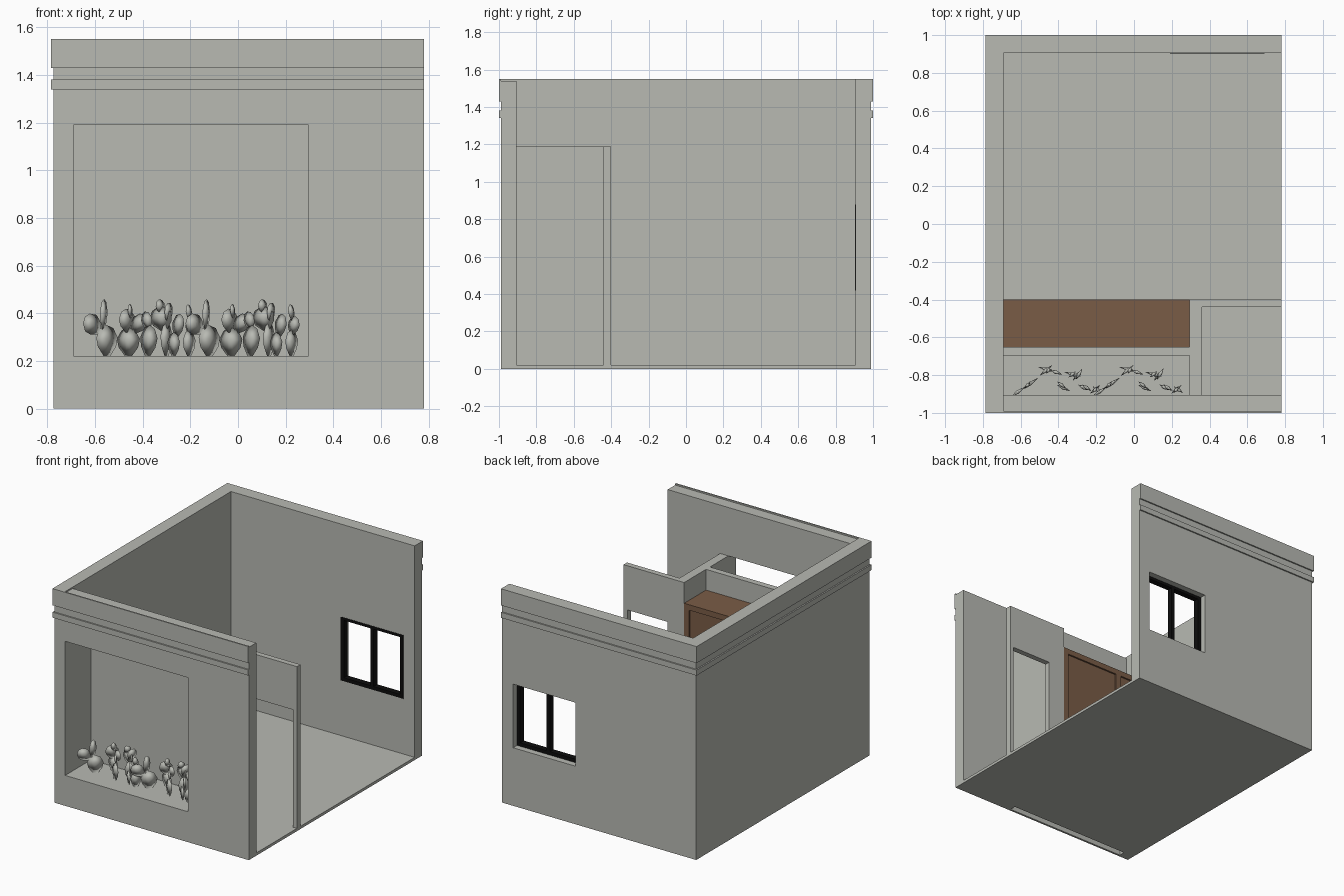
import bpy, bmesh, math
from mathutils import Matrix, Vector

if "Cube" in bpy.data.objects:
    bpy.data.objects.remove(bpy.data.objects["Cube"])


def material(name, rgb):
    m = bpy.data.materials.new(name)
    m.diffuse_color = (*rgb, 1)
    m.use_nodes = True
    m.node_tree.nodes["Principled BSDF"].inputs["Base Color"].default_value = m.diffuse_color
    return m


GREY = material("plaster_grey", (0.48, 0.49, 0.45))
BROWN = material("wood_brown", (0.195, 0.107, 0.061))
BLACK = material("frame_black", (0.004, 0.004, 0.004))


def finish(name, bm, mat):
    bmesh.ops.recalc_face_normals(bm, faces=bm.faces)
    mesh = bpy.data.meshes.new(name)
    bm.to_mesh(mesh)
    bm.free()
    mesh.materials.append(mat)
    obj = bpy.data.objects.new(name, mesh)
    bpy.context.collection.objects.link(obj)
    return obj


def prism(name, pts, axis, lo, hi, mat=GREY):
    """Extrude a flat outline: axis 'z' takes (x, y) points, 'y' takes (x, z)."""
    bm = bmesh.new()
    if axis == 'z':
        vs = [bm.verts.new((a, b, lo)) for a, b in pts]
        step = Vector((0, 0, hi - lo))
    else:
        vs = [bm.verts.new((a, lo, b)) for a, b in pts]
        step = Vector((0, hi - lo, 0))
    ext = bmesh.ops.extrude_face_region(bm, geom=[bm.faces.new(vs)], use_keep_orig=True)
    bmesh.ops.translate(bm, vec=step, verts=[v for v in ext['geom'] if isinstance(v, bmesh.types.BMVert)])
    return finish(name, bm, mat)


def box(name, x0, x1, y0, y1, z0, z1, mat=GREY):
    return prism(name, [(x0, y0), (x1, y0), (x1, y1), (x0, y1)], 'z', z0, z1, mat)


def cut(obj, *bounds):
    """Cut a box-shaped opening and bake the result."""
    cutter = box("cutter", *bounds, obj.data.materials[0])
    cutter.hide_render = True
    mod = obj.modifiers.new("opening", 'BOOLEAN')
    mod.operation, mod.solver, mod.object = 'DIFFERENCE', 'EXACT', cutter
    dg = bpy.context.evaluated_depsgraph_get()
    mesh = bpy.data.meshes.new_from_object(obj.evaluated_get(dg))
    obj.modifiers.clear()
    obj.data = mesh
    bpy.data.objects.remove(cutter)


# Floor and outer walls (right side is open)
box("floor", -0.69, 0.78, -0.905, 0.905, 0, 0.02)
box("left_wall", -0.775, -0.69, -0.99, 0.99, 0, 1.55)
back = box("back_wall", -0.69, 0.78, 0.905, 0.99, 0, 1.55)
cut(back, 0.19, 0.69, 0.85, 1.05, 0.42, 0.88)

# Front wall wraps around the display opening, hollow below the sill
prism("front_wall", [(-0.69, 0.2), (-0.69, 0.22), (0.295, 0.22), (0.295, 1.19), (-0.69, 1.19),
                     (-0.69, 1.54), (0.78, 1.54), (0.78, 0), (0.295, 0), (0.295, 0.2)],
      'y', -0.99, -0.905)
box("sill_outer_board", -0.69, 0.295, -0.99, -0.975, 0, 0.2)
box("sill_inner_board", -0.69, 0.295, -0.93, -0.905, 0, 0.2)

# Raised bands around the top of the three walls
BAND = [(0.78, -1), (-0.785, -1), (-0.785, 1), (0.78, 1),
        (0.78, 0.99), (-0.775, 0.99), (-0.775, -0.99), (0.78, -0.99)]
for name, z0, z1 in (("lower_band", 1.34, 1.38), ("upper_band", 1.43, 1.55)):
    prism(name, BAND, 'z', z0, z1)

# Display niche and entry partitions
box("niche_base", -0.69, 0.295, -0.905, -0.695, 0.2, 0.22)
box("niche_back", -0.69, 0.295, -0.695, -0.65, 0.02, 1.19)
box("niche_side", 0.295, 0.36, -0.905, -0.40, 0.02, 1.19)
prism("door_wall", [(0.36, 0.02), (0.43, 0.02), (0.43, 0.87), (0.75, 0.87),
                    (0.75, 0.02), (0.78, 0.02), (0.78, 1.19), (0.36, 1.19)],
      'y', -0.44, -0.40)

# Cabinet with two recessed door panels
cabinet = box("cabinet", -0.69, 0.295, -0.65, -0.40, 0.02, 1.04, BROWN)
for x0, x1 in ((-0.65, -0.22), (-0.175, 0.255)):
    cut(cabinet, x0, x1, -0.412, -0.35, 0.06, 1.0)

# Back window frame
for name, x0, x1 in (("left", 0.19, 0.215), ("middle", 0.427, 0.453), ("right", 0.665, 0.69)):
    box("window_post_" + name, x0, x1, 0.903, 0.945, 0.42, 0.88, BLACK)
for name, z0, z1 in (("bottom", 0.42, 0.445), ("top", 0.86, 0.88)):
    for side, x0, x1 in (("left", 0.215, 0.427), ("right", 0.453, 0.665)):
        box(f"window_rail_{name}_{side}", x0, x1, 0.903, 0.945, z0, z1, BLACK)


# Cactus: thin angular pads, the same cluster planted twice
OUTLINE = [(0.15, 0), (0.42, 0.3), (0.5, 0.6), (0.3, 0.9), (0, 1),
           (-0.3, 0.9), (-0.5, 0.6), (-0.42, 0.3), (-0.15, 0)]


def add_pad(bm, x, y, z, w, h, yaw, roll):
    m = (Matrix.Translation((x, y, z)) @ Matrix.Rotation(math.radians(yaw), 4, 'Z')
         @ Matrix.Rotation(math.radians(roll), 4, 'Y'))
    rim = [bm.verts.new(m @ Vector((a * w, 0, b * h))) for a, b in OUTLINE]
    for side in (-0.01, 0.01):
        hub = bm.verts.new(m @ Vector((0, side, h * 0.55)))
        for i, v in enumerate(rim):
            bm.faces.new((v, rim[(i + 1) % len(rim)], hub))


# x, y, base z, width, height, yaw, roll
PADS = [(-0.55, -0.845, 0.22, 0.11, 0.13, 35, 0), (-0.58, -0.865, 0.32, 0.09, 0.10, 35, -50),
        (-0.565, -0.855, 0.33, 0.05, 0.13, 50, 2), (-0.46, -0.77, 0.22, 0.10, 0.12, -15, 0),
        (-0.46, -0.77, 0.32, 0.09, 0.10, 40, -8), (-0.44, -0.775, 0.32, 0.07, 0.09, -20, 35),
        (-0.45, -0.77, 0.38, 0.04, 0.06, 60, -10), (-0.38, -0.865, 0.22, 0.08, 0.13, -25, 5),
        (-0.375, -0.86, 0.33, 0.06, 0.08, -40, -15), (-0.30, -0.80, 0.22, 0.08, 0.14, 50, 0),
        (-0.31, -0.80, 0.33, 0.10, 0.10, -15, -15), (-0.32, -0.79, 0.40, 0.05, 0.06, 40, -15),
        (-0.30, -0.81, 0.37, 0.07, 0.08, 60, 25), (-0.26, -0.86, 0.30, 0.06, 0.10, -35, 12),
        (-0.27, -0.865, 0.22, 0.06, 0.10, -30, 0), (-0.205, -0.875, 0.22, 0.07, 0.11, 40, 0),
        (-0.205, -0.87, 0.31, 0.06, 0.08, -35, 15), (-0.20, -0.87, 0.37, 0.04, 0.07, 50, -15)]
for name, shift in (("cactus_left", 0), ("cactus_right", 0.43)):
    bm = bmesh.new()
    for pad in PADS:
        add_pad(bm, pad[0] + shift, *pad[1:])
    cactus = finish(name, bm, GREY)
    for poly in cactus.data.polygons:
        poly.use_smooth = True
